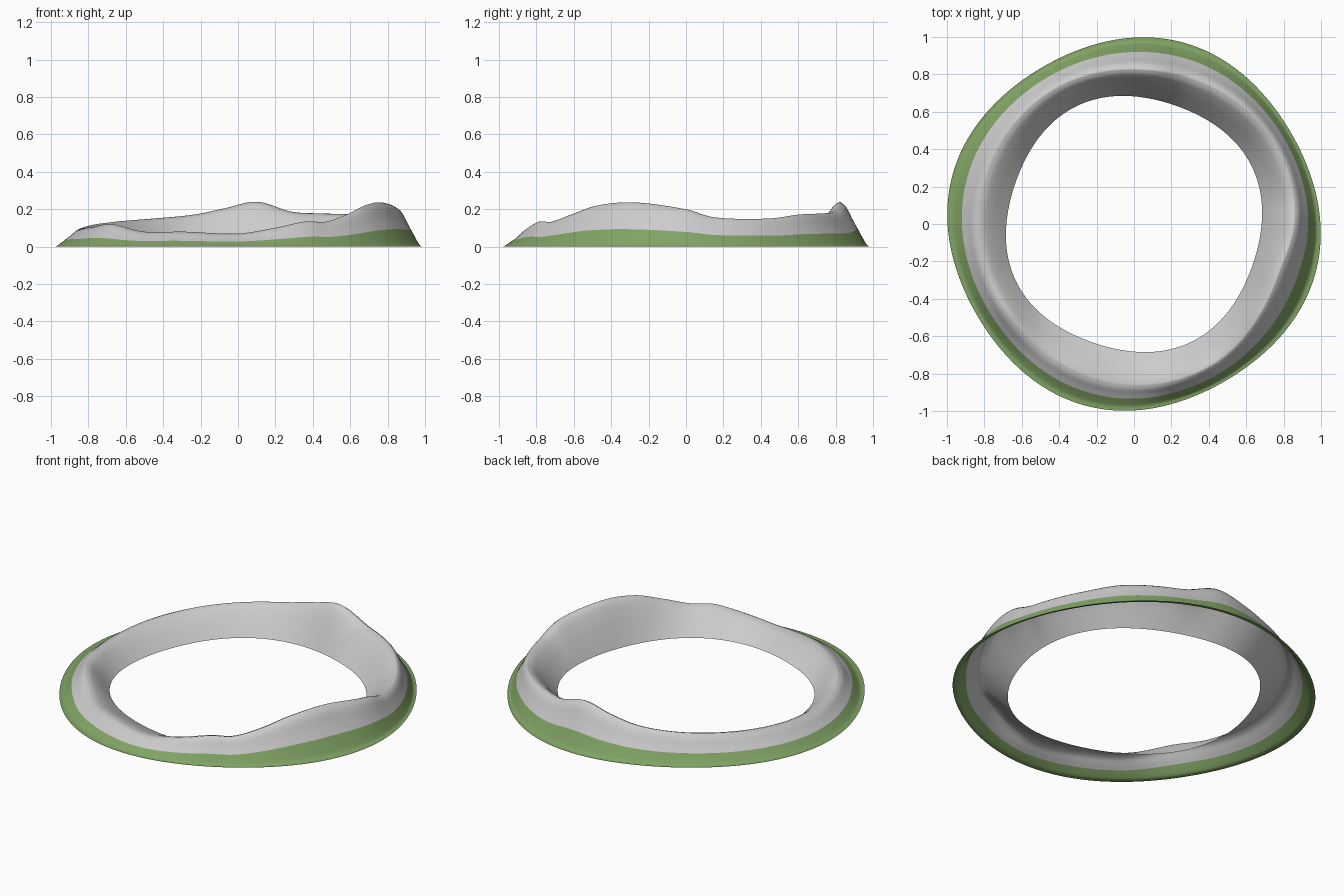
import bpy, bmesh
from math import sin, cos, radians, pi

if "Cube" in bpy.data.objects:
    bpy.data.objects.remove(bpy.data.objects["Cube"])

# ridge height and ridge radius around the ring: (angle in degrees, value)
HEIGHT = [(0, .20), (10, .157), (30, .15), (45, .172), (60, .178), (70, .187), (83, .24),
          (95, .205), (106, .172), (120, .153), (140, .135), (150, .125), (180, .10),
          (200, .105), (215, .12), (233, .08), (250, .08), (270, .07), (283, .10),
          (295, .135), (303, .133), (313, .17), (325, .22), (340, .237)]
RIDGE = [(0, .855), (20, .87), (45, .86), (83, .83), (120, .84), (180, .83),
         (225, .83), (270, .86), (300, .86), (340, .815)]
# cross-sections: (fraction of width, fraction of ridge height)
OUTER = [(0, 0), (.16, .025), (.30, .18), (.45, .38), (.62, .60), (.82, .88), (1, 1)]
INNER = [(0, 1), (.2, .92), (.45, .68), (.7, .38), (1, 0)]


def hermite(x, x0, x1, y0, y1, m0, m1):
    h = x1 - x0
    t = (x - x0) / h
    return ((2*t**3 - 3*t*t + 1)*y0 + (t**3 - 2*t*t + t)*h*m0
            + (3*t*t - 2*t**3)*y1 + (t**3 - t*t)*h*m1)


def smooth(pts, x, period=None):
    if period:
        pts = ([(a - period, v) for a, v in pts[-2:]] + pts
               + [(a + period, v) for a, v in pts[:3]])
    n = len(pts)

    def slope(i):
        a, b = pts[max(i - 1, 0)], pts[min(i + 1, n - 1)]
        return (b[1] - a[1]) / (b[0] - a[0])
    for i in range(n - 1):
        if pts[i][0] <= x <= pts[i + 1][0]:
            return hermite(x, pts[i][0], pts[i + 1][0], pts[i][1], pts[i + 1][1],
                           slope(i), slope(i + 1))
    return pts[-1][1]


def section(deg, s):
    """Point on the ring: s 0..1 outer slope, 1..2 inner slope."""
    a = radians(deg)
    r_out = .988 + .017 * cos(4 * (a + radians(14.8)))
    r_in = .686 + .015 * cos(4 * (a - radians(26)))
    r_mid = smooth(RIDGE, deg, 360)
    h = smooth(HEIGHT, deg, 360)
    if s <= 1:
        r, z = r_out + (r_mid - r_out) * s, h * smooth(OUTER, s)
    else:
        r, z = r_mid + (r_in - r_mid) * (s - 1), h * smooth(INNER, s - 1)
    return r * cos(a), r * sin(a), max(z, 0)


def band(name, s0, s1, rows, cols=240):
    bm = bmesh.new()
    grid = []
    for j in range(cols):
        deg = 360 * j / cols
        grid.append([bm.verts.new(section(deg, s0 + (s1 - s0) * i / rows))
                     for i in range(rows + 1)])
    for j in range(cols):
        p, q = grid[j], grid[(j + 1) % cols]
        for i in range(rows):
            f = bm.faces.new((p[i], q[i], q[i + 1], p[i + 1]))
            f.smooth = True
    me = bpy.data.meshes.new(name)
    bm.to_mesh(me)
    bm.free()
    ob = bpy.data.objects.new(name, me)
    bpy.context.collection.objects.link(ob)
    return ob


# grassy foot of the hills
grass = band("grass_foot", 0, .46, 12)
mat = bpy.data.materials.new("grass")
mat.diffuse_color = (.22, .37, .13, 1)
mat.use_nodes = True
mat.node_tree.nodes["Principled BSDF"].inputs["Base Color"].default_value = mat.diffuse_color
grass.data.materials.append(mat)

# rocky ridge, from grass line over the crest to the inner edge
band("rock_ridge", .46, 2, 34)
